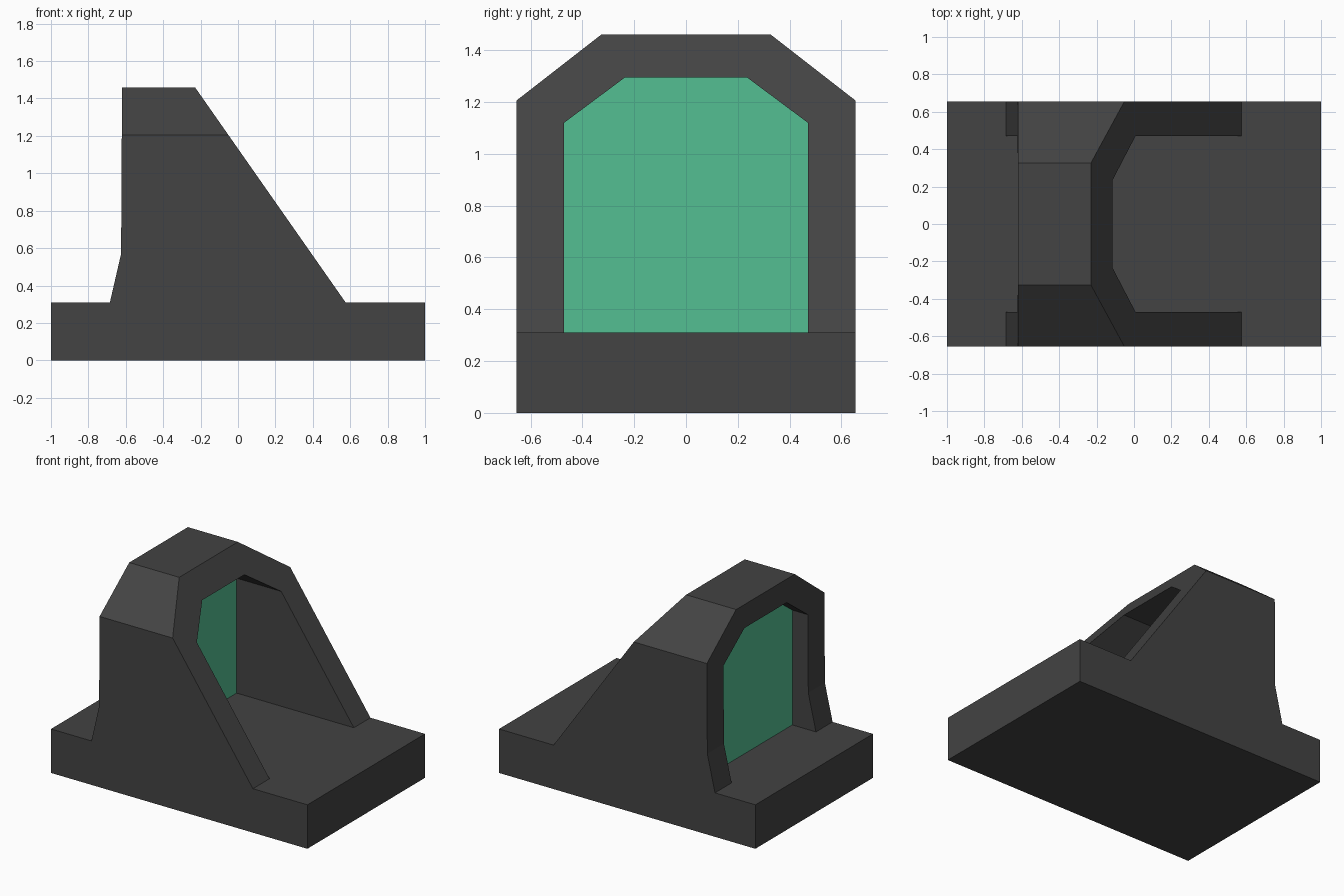
import bpy, bmesh

if "Cube" in bpy.data.objects:
    bpy.data.objects.remove(bpy.data.objects["Cube"])

BASE_TOP = 0.31
HALF_W = 0.655


def material(name, rgb):
    m = bpy.data.materials.new(name)
    m.diffuse_color = (*rgb, 1)
    m.use_nodes = True
    m.node_tree.nodes["Principled BSDF"].inputs["Base Color"].default_value = m.diffuse_color
    return m


dark = material("dark grey", (0.056, 0.056, 0.056))
green = material("green", (0.088, 0.52, 0.29))


def make_object(name, verts, faces, mat):
    mesh = bpy.data.meshes.new(name)
    bm = bmesh.new()
    vs = [bm.verts.new(v) for v in verts]
    for f in faces:
        bm.faces.new([vs[i] for i in f])
    bmesh.ops.recalc_face_normals(bm, faces=bm.faces)
    bm.to_mesh(mesh)
    bm.free()
    mesh.materials.append(mat)
    obj = bpy.data.objects.new(name, mesh)
    bpy.context.collection.objects.link(obj)
    return obj


def prism(name, outline, x0, x1, mat):
    """Extrude a (y, z) outline along x."""
    n = len(outline)
    verts = [(x, y, z) for x in (x0, x1) for y, z in outline]
    faces = [tuple(range(n)), tuple(range(n, 2 * n))]
    faces += [(i, (i + 1) % n, n + (i + 1) % n, n + i) for i in range(n)]
    return make_object(name, verts, faces, mat)


def mirrored(half):
    return half + [(-y, z) for y, z in reversed(half)]


def back_x(z):
    """Back edge of the hood: flared foot, then nearly upright."""
    if z < 0.57:
        return -0.685 + (z - BASE_TOP) / (0.57 - BASE_TOP) * 0.06
    return -0.625 + (z - 0.57) / 0.89 * 0.005


def front_x(z):
    """Sloping front edge of the hood."""
    return 0.575 - (z - BASE_TOP) * 0.7


# Base slab
prism("base_slab", [(-HALF_W, 0), (HALF_W, 0), (HALF_W, BASE_TOP), (-HALF_W, BASE_TOP)],
      -1, 1, dark)

# Hood: four arch-shaped rails bridged into a thick shell
outer = mirrored([(-HALF_W, BASE_TOP), (-HALF_W, 0.57), (-HALF_W, 1.205), (-0.327, 1.46)])
inner = mirrored([(-0.47, BASE_TOP), (-0.47, 0.57), (-0.47, 1.12), (-0.235, 1.295)])
rails = [(outer, back_x), (outer, front_x), (inner, front_x), (inner, back_x)]
n = len(outer)
verts = [(edge(z), y, z) for arch, edge in rails for y, z in arch]
faces = []
for r in range(4):
    a, b = r * n, (r + 1) % 4 * n
    faces += [(a + i, a + i + 1, b + i + 1, b + i) for i in range(n - 1)]
faces += [tuple(r * n + k for r in range(4)) for k in (0, n - 1)]
make_object("hood", verts, faces, dark)

# Thick screen set inside the hood
prism("screen", inner, -0.50, -0.34, green)
